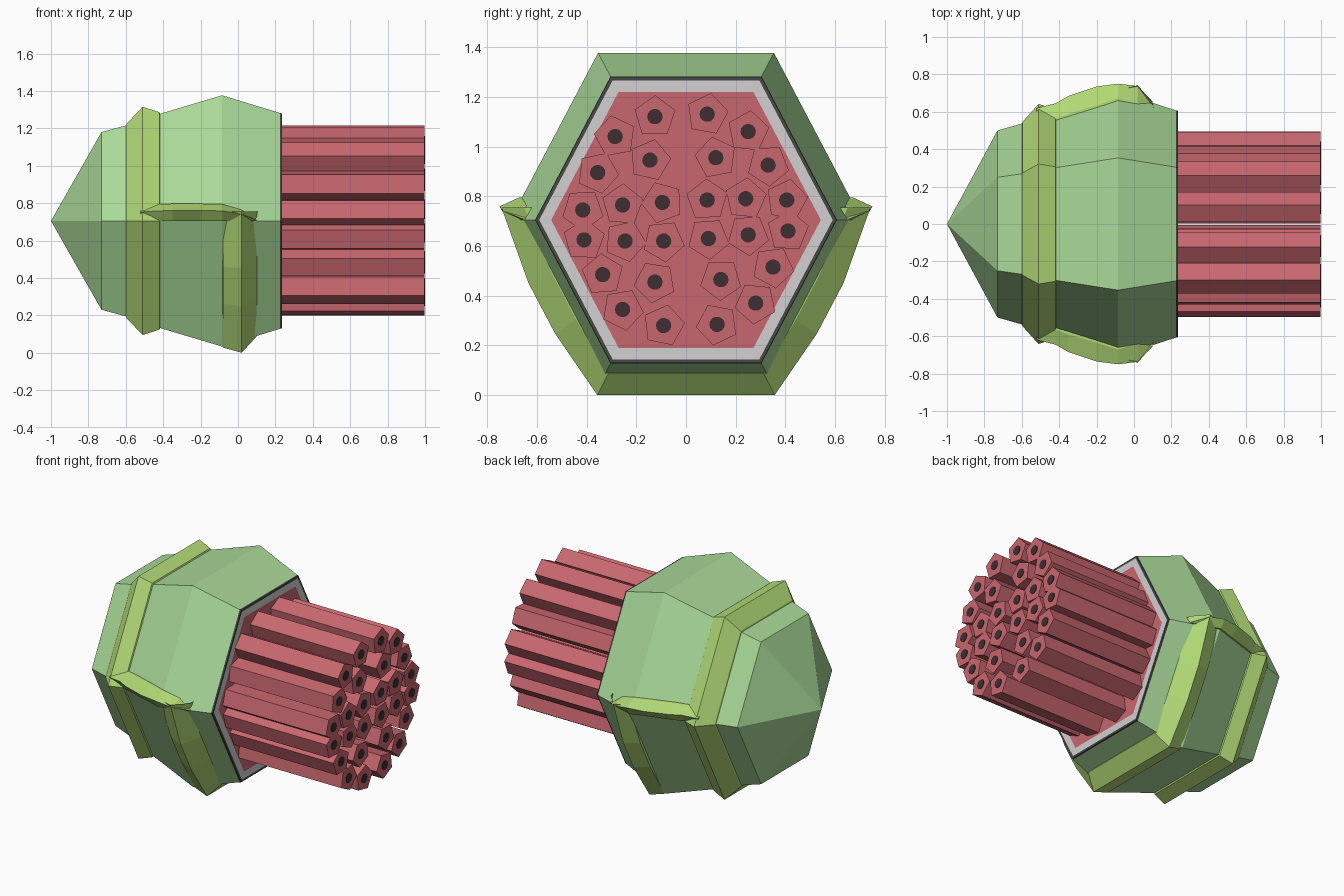
import bpy, bmesh, math, random

if "Cube" in bpy.data.objects:
    bpy.data.objects.remove(bpy.data.objects["Cube"])

random.seed(4)
CZ = 0.705      # height of the long axis
SQ = 0.95       # half height of the hexagon relative to its half width


def mat(name, hexcol):
    def lin(c):
        c /= 255
        return c / 12.92 if c < 0.04045 else ((c + 0.055) / 1.055) ** 2.4
    m = bpy.data.materials.new(name)
    m.diffuse_color = [lin(int(hexcol[i:i + 2], 16)) for i in (0, 2, 4)] + [1]
    m.use_nodes = True
    m.node_tree.nodes["Principled BSDF"].inputs["Base Color"].default_value = m.diffuse_color
    return m


GREEN = mat("soft green", "A9D998")
LIME = mat("lime band", "B2DA76")
RED = mat("rose red", "C9676F")
GREY = mat("light grey", "D2D0D0")
DARK = mat("dark rim", "454845")
HOLE = mat("dark bore", "3E2E32")


def loft(name, sections, mats, seg_mats=None, closed=True, cap=(True, True), cap_mats=(0, 0)):
    """Skin a list of equal-length point loops; one material index per segment."""
    bm = bmesh.new()
    rows = [[bm.verts.new(p) for p in s] for s in sections]
    n = len(rows[0])
    for k, (a, b) in enumerate(zip(rows, rows[1:])):
        for i in range(n if closed else n - 1):
            j = (i + 1) % n
            f = bm.faces.new((a[i], a[j], b[j], b[i]))
            f.material_index = seg_mats[k] if seg_mats else 0
    for on, row, m in zip(cap, (rows[0], rows[-1]), cap_mats):
        if on:
            bm.faces.new(row).material_index = m
    bmesh.ops.remove_doubles(bm, verts=bm.verts, dist=1e-5)
    bmesh.ops.recalc_face_normals(bm, faces=bm.faces)
    me = bpy.data.meshes.new(name)
    bm.to_mesh(me)
    bm.free()
    for m in mats:
        me.materials.append(m)
    ob = bpy.data.objects.new(name, me)
    bpy.context.collection.objects.link(ob)
    return ob


def hexagon(x, r):
    return [(x, y * r, CZ + z * r * SQ) for y, z in
            ((1, 0), (.5, 1), (-.5, 1), (-1, 0), (-.5, -1), (.5, -1))]


# Faceted body with pointed nose, dark rim, grey border and red end plate
profile = [(-.73, .50), (-.59, .54), (-.41, .605), (-.085, .707), (.225, .607),
           (.235, .605), (.235, .59), (.235, .542)]
body = loft("body", [hexagon(*p) for p in profile], [GREEN, DARK, GREY, RED],
            [0, 0, 0, 0, 1, 1, 2], cap=(False, True), cap_mats=(0, 3))
bm = bmesh.new()
bm.from_mesh(body.data)
rim = [e for e in bm.edges if e.is_boundary]
tip = bm.verts.new((-1, 0, CZ))
for e in rim:
    bm.faces.new((e.verts[0], e.verts[1], tip))
bmesh.ops.recalc_face_normals(bm, faces=bm.faces)
bm.to_mesh(body.data)
bm.free()

# Raised band all the way round near the nose
loft("front_band", [hexagon(*p) for p in
     ((-.60, .53), (-.595, .548), (-.51, .642), (-.42, .612), (-.41, .59))], [LIME])


def lower_half(x, r, bulge):
    """Lower half of a hexagon, with slightly swollen slanted sides."""
    half = [(r, .05), (r * (1 - .5 * .36) + bulge, -r * SQ * .36),
            (r * (1 - .5 * .65) + bulge, -r * SQ * .65), (r * .48, -r * SQ)]
    pts = half + [(-y, z) for y, z in reversed(half)]
    return [(x, y, CZ + z) for y, z in pts]


# Second raised band, only under the lower half
loft("lower_band", [lower_half(*p) for p in
     ((-.085, .68, 0), (-.08, .713, .01), (.02, .742, .025), (.10, .65, .003), (.105, .61, 0))],
    [LIME], closed=False, cap=(False, False))

# Side straps joining the two bands: x, body half width, outer y, top height
strap = [(-.52, .57, .62, .785), (-.42, .60, .645, .795), (-.35, .625, .685, .797),
         (-.20, .67, .735, .797), (-.085, .707, .75, .795), (.02, .673, .737, .765),
         (.10, .647, .655, .712)]
for side, label in ((1, "back"), (-1, "front")):
    secs = []
    for x, r, out, top in strap:
        mid = CZ + (top - CZ) * .6
        secs.append([(x, side * y, z) for y, z in
                     ((r - .12, CZ), (r + .01, CZ), (out, mid), (r - .035, top), (r - .12, top))])
    loft(label + "_side_strap", secs, [LIME])

# Bundle of five-sided tubes with dark bores
centres = [(-.125, 1.12), (.085, 1.13), (-.285, 1.04), (.25, 1.06), (-.145, .945), (.12, .955),
           (-.355, .895), (.33, .925), (-.415, .745), (-.255, .765), (-.095, .775), (.085, .785),
           (.24, .79), (.405, .785), (-.41, .625), (-.245, .62), (-.09, .62), (.09, .63),
           (.25, .645), (.41, .66), (-.335, .485), (-.125, .455), (.14, .465), (.35, .515),
           (-.255, .345), (-.09, .28), (.125, .285), (.28, .37)]


def ring(x, c, r, n, turn):
    return [(x, c[0] + r * math.cos(turn + math.tau * i / n),
             c[1] + r * math.sin(turn + math.tau * i / n)) for i in range(n)]


for k, c in enumerate(centres):
    turn = random.uniform(0, math.tau / 5)
    loft(f"tube_{k + 1}", [ring(.23, c, .086, 5, turn), ring(.997, c, .086, 5, turn)], [RED])
    loft(f"bore_{k + 1}", [ring(.995, c, .031, 14, 0), ring(1.0, c, .031, 14, 0)], [HOLE])
